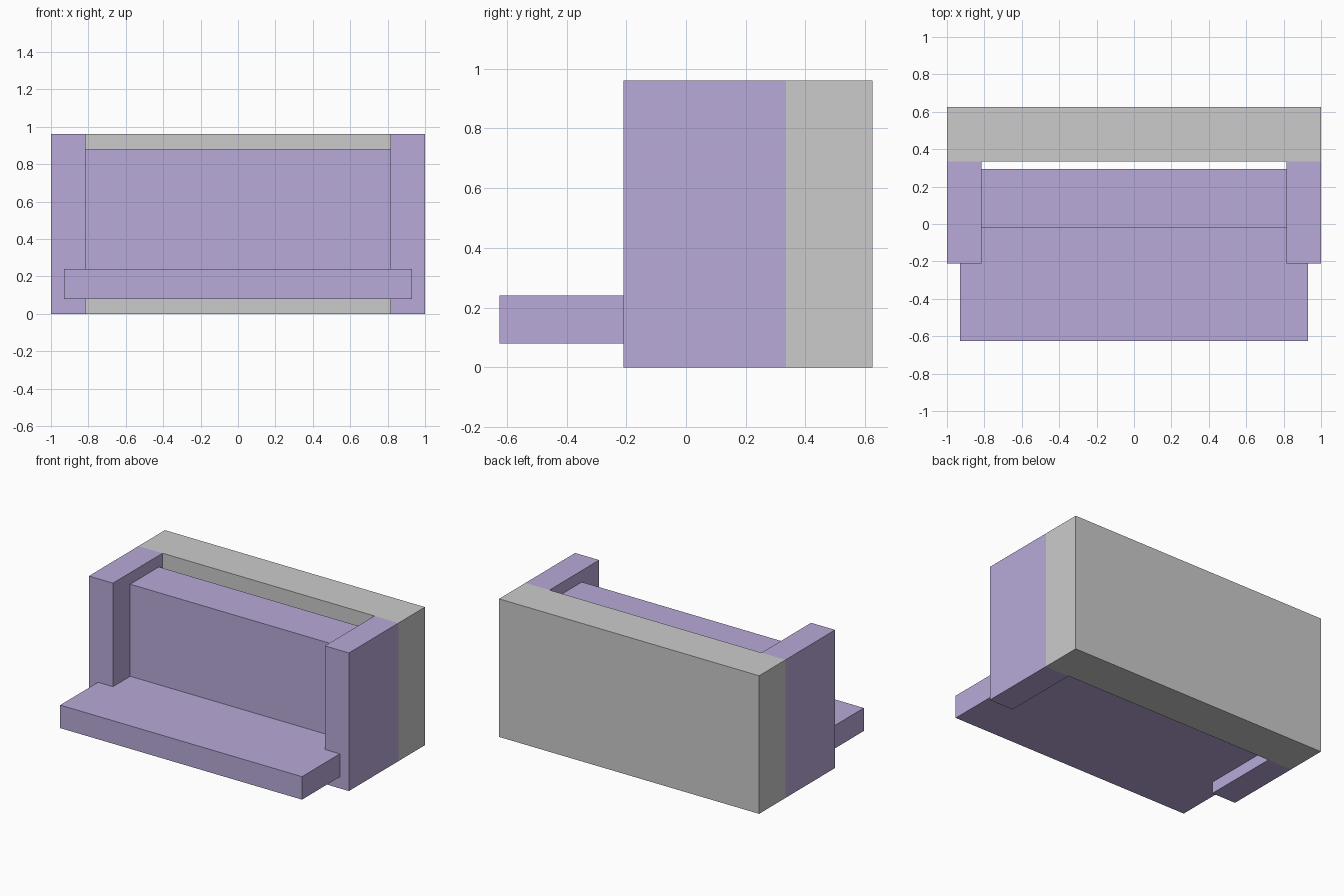
import bpy
import bmesh
from mathutils import Vector

if "Cube" in bpy.data.objects:
    bpy.data.objects.remove(bpy.data.objects["Cube"])

lilac = bpy.data.materials.new("lilac_fabric")
lilac.diffuse_color = (0.48, 0.40, 0.69, 1.0)
lilac.use_nodes = True
lilac.node_tree.nodes["Principled BSDF"].inputs["Base Color"].default_value = lilac.diffuse_color


def box(name, low, high, material=None):
    """Axis-aligned box between two corners."""
    low, high = Vector(low), Vector(high)
    size = high - low
    bm = bmesh.new()
    bmesh.ops.create_cube(bm, size=1.0)
    bmesh.ops.scale(bm, vec=size, verts=bm.verts)
    mesh = bpy.data.meshes.new(name)
    bm.to_mesh(mesh)
    bm.free()
    obj = bpy.data.objects.new(name, mesh)
    obj.location = (low + high) / 2
    bpy.context.collection.objects.link(obj)
    if material:
        mesh.materials.append(material)
    return obj


# Grey back block across the full width
box("back_block", (-1, 0.335, 0), (1, 0.625, 0.96))

# Side arms, butted against the back block
box("left_arm", (-1, -0.21, 0), (-0.815, 0.335, 0.96), lilac)
box("right_arm", (0.815, -0.21, 0), (1, 0.335, 0.96), lilac)

# Seat slab, raised off the floor and running into the arms
box("seat", (-0.93, -0.625, 0.08), (0.93, 0.295, 0.24), lilac)

# Back cushion standing on the seat, with a gap behind it
box("back_cushion", (-0.815, -0.02, 0.24), (0.815, 0.295, 0.88), lilac)
